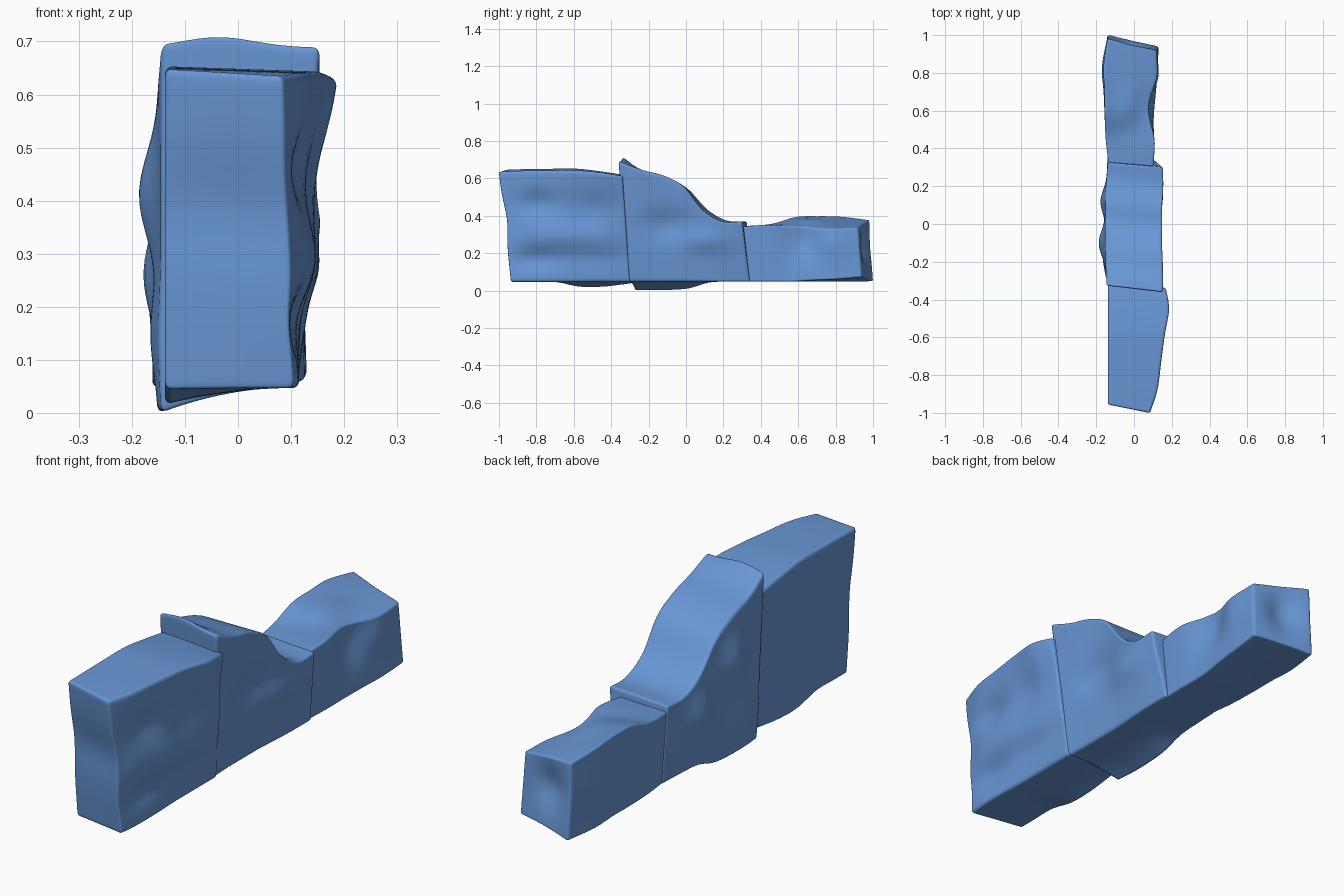
import bpy, bmesh, math
from mathutils import Vector

mat = bpy.data.materials.new("slate blue")
mat.diffuse_color = (0.14, 0.31, 0.67, 1)


def spline(rows, t):
    """Smooth interpolation through the stations, t in 0..1."""
    f = t * (len(rows) - 1)
    i = max(0, min(int(f), len(rows) - 2))
    f -= i
    a, b, c, d = (rows[max(0, min(k, len(rows) - 1))] for k in range(i - 1, i + 3))
    return [0.5 * (2 * q + (r - p) * f + (2 * p - 5 * q + 4 * r - s) * f ** 2
                   + (3 * q - p - 3 * r + s) * f ** 3)
            for p, q, r, s in zip(a, b, c, d)]


def stone(name, rows, bumps, lean_front, lean_back, radius=0.014):
    """Rounded block lofted along y.
    Row: y left, y right, x left, x right low, x right high,
         bottom left, bottom right, top left, top right.
    Bump: centre, radii, push."""
    bm = bmesh.new()
    bmesh.ops.create_cube(bm, size=2)
    bmesh.ops.subdivide_edges(bm, edges=bm.edges[:], cuts=33, use_grid_fill=True)
    half = Vector((0.14, 0.34, 0.27))
    for v in bm.verts:
        # rounded box in nominal size, points gathered towards the edges
        p = Vector([(0.3 * c + 0.7 * math.sin(c * math.pi / 2)) * h
                    for c, h in zip(v.co, half)])
        core = Vector([max(-h + radius, min(h - radius, c)) for c, h in zip(p, half)])
        if (p - core).length > 1e-6:
            p = core + (p - core).normalized() * radius
        u, t, w = [(c / h + 1) / 2 for c, h in zip(p, half)]
        yl, yr, xl, xb, xt, bl, br, tl, tr = spline(rows, t)
        x = xl + (xb + (xt - xb) * w - xl) * u
        low, high = br + (bl - br) * (1 - u) ** 2, tl + (tr - tl) * u
        y = yl + (yr - yl) * u
        y += (w - 0.5) * (lean_front * (1 - t) ** 3 + lean_back * t ** 3)
        q = Vector((x, y, low + (high - low) * w))
        off = Vector()
        for centre, rad, push in bumps:
            d = sum(((a - b) / r) ** 2 for a, b, r in zip(q, centre, rad))
            off += Vector(push) * math.exp(-d)
        v.co = q + off
    me = bpy.data.meshes.new(name)
    bm.to_mesh(me)
    bm.free()
    me.materials.append(mat)
    ob = bpy.data.objects.new(name, me)
    bpy.context.collection.objects.link(ob)
    for poly in me.polygons:
        poly.use_smooth = True


# Tall front stone
stone("front_stone", [
    (-0.925, -0.97, -0.138, 0.105, 0.085, 0.045, 0.047, 0.648, 0.634),
    (-0.83, -0.86, -0.138, 0.115, 0.125, 0.045, 0.047, 0.65, 0.64),
    (-0.70, -0.72, -0.138, 0.115, 0.145, 0.045, 0.047, 0.652, 0.642),
    (-0.57, -0.58, -0.138, 0.11, 0.165, 0.018, 0.047, 0.652, 0.642),
    (-0.44, -0.44, -0.138, 0.11, 0.188, 0.02, 0.047, 0.637, 0.63),
    (-0.30, -0.32, -0.138, 0.11, 0.17, 0.04, 0.047, 0.617, 0.612)],
    [((0.14, -0.8, 0.46), (0.08, 0.12, 0.07), (-0.03, 0, 0)),
     ((0.12, -0.8, 0.17), (0.08, 0.12, 0.06), (-0.025, 0, 0)),
     ((0.13, -0.65, 0.29), (0.08, 0.2, 0.07), (0.018, 0, 0)),
     ((0.14, -0.5, 0.44), (0.08, 0.14, 0.1), (-0.025, 0, 0)),
     ((0.11, -0.5, 0.17), (0.06, 0.2, 0.06), (-0.012, 0, 0)),
     ((0.0, -0.95, 0.38), (0.3, 0.08, 0.11), (0, 0.018, 0))],
    -0.065, -0.04)

# Middle stone with the sloping top and raised lip
stone("middle_stone", [
    (-0.30, -0.335, -0.145, 0.105, 0.155, 0.0, 0.048, 0.692, 0.692),
    (-0.20, -0.225, -0.15, 0.10, 0.155, 0.0, 0.048, 0.637, 0.647),
    (-0.09, -0.11, -0.15, 0.10, 0.15, 0.0, 0.048, 0.60, 0.615),
    (0.015, -0.005, -0.15, 0.10, 0.15, 0.01, 0.048, 0.545, 0.555),
    (0.12, 0.09, -0.15, 0.105, 0.15, 0.043, 0.048, 0.435, 0.435),
    (0.23, 0.20, -0.145, 0.11, 0.155, 0.048, 0.048, 0.375, 0.37),
    (0.345, 0.32, -0.14, 0.11, 0.155, 0.048, 0.048, 0.37, 0.37)],
    [((-0.15, -0.1, 0.41), (0.08, 0.09, 0.11), (-0.037, 0, 0)),
     ((-0.15, 0.12, 0.26), (0.08, 0.08, 0.1), (-0.028, 0, 0)),
     ((-0.15, -0.17, 0.15), (0.08, 0.1, 0.1), (-0.015, 0, 0)),
     ((0.14, -0.1, 0.35), (0.08, 0.12, 0.08), (-0.025, 0, 0)),
     ((0.13, 0.1, 0.27), (0.08, 0.12, 0.06), (0.018, 0, 0)),
     ((-0.04, -0.34, 0.69), (0.1, 0.05, 0.05), (0, 0, 0.02))],
    -0.055, -0.04)

# Low back stone
stone("back_stone", [
    (0.33, 0.305, -0.135, 0.10, 0.10, 0.048, 0.048, 0.345, 0.34),
    (0.46, 0.44, -0.15, 0.105, 0.11, 0.048, 0.048, 0.357, 0.352),
    (0.59, 0.56, -0.155, 0.105, 0.09, 0.048, 0.048, 0.395, 0.347),
    (0.71, 0.68, -0.155, 0.115, 0.10, 0.048, 0.055, 0.40, 0.337),
    (0.84, 0.80, -0.16, 0.125, 0.12, 0.048, 0.06, 0.397, 0.332),
    (0.992, 0.93, -0.14, 0.13, 0.12, 0.048, 0.072, 0.378, 0.337)],
    [((0.11, 0.63, 0.27), (0.08, 0.08, 0.1), (-0.025, 0, 0)),
     ((0.11, 0.78, 0.25), (0.08, 0.08, 0.07), (0.01, 0, 0)),
     ((-0.02, 0.97, 0.23), (0.08, 0.05, 0.09), (0, -0.035, 0)),
     ((-0.15, 0.8, 0.25), (0.05, 0.15, 0.1), (-0.01, 0, 0)),
     ((-0.02, 0.65, 0.38), (0.06, 0.1, 0.05), (0, 0, 0.012)),
     ((-0.02, 0.5, 0.36), (0.1, 0.07, 0.05), (0, 0, -0.008))],
    -0.03, -0.02)
